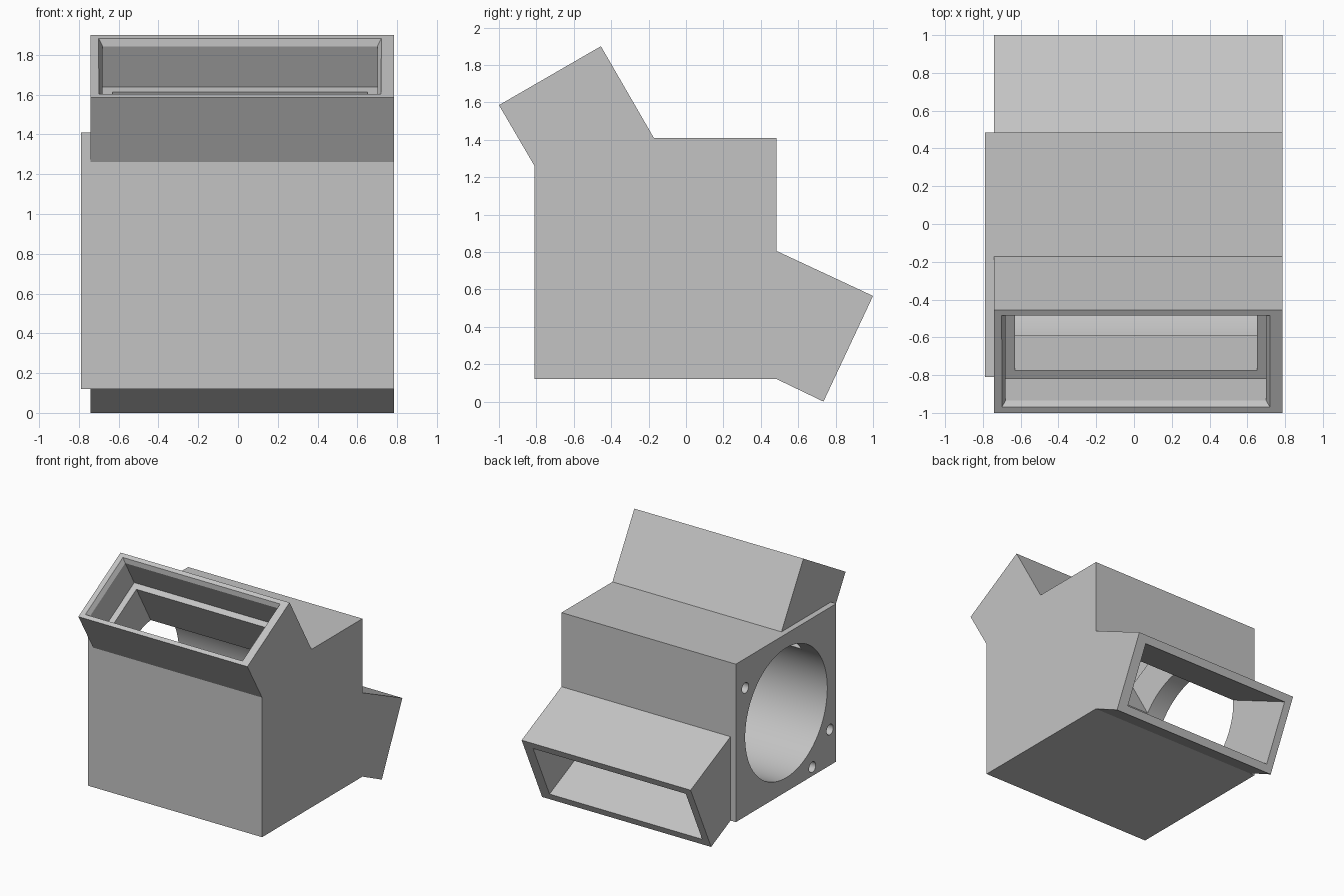
import bpy, bmesh, math
from mathutils import Vector, Matrix

cube = bpy.data.objects.get("Cube")
if cube:
    bpy.data.objects.remove(cube, do_unlink=True)

# Single plain grey
grey = bpy.data.materials.new("plain_grey")
grey.use_nodes = True
tone = (0.55, 0.55, 0.55, 1)
grey.diffuse_color = tone
grey.node_tree.nodes["Principled BSDF"].inputs["Base Color"].default_value = tone


def finish(name, bm):
    bmesh.ops.recalc_face_normals(bm, faces=bm.faces)
    mesh = bpy.data.meshes.new(name)
    bm.to_mesh(mesh)
    bm.free()
    mesh.materials.append(grey)
    obj = bpy.data.objects.new(name, mesh)
    bpy.context.collection.objects.link(obj)
    return obj


def loft(name, rings):
    """Closed solid through matching rings of points."""
    bm = bmesh.new()
    loops = [[bm.verts.new(p) for p in ring] for ring in rings]
    n = len(loops[0])
    for a, b in zip(loops, loops[1:]):
        for i in range(n):
            j = (i + 1) % n
            bm.faces.new((a[i], a[j], b[j], b[i]))
    bm.faces.new(loops[0])
    bm.faces.new(loops[-1])
    return finish(name, bm)


def extrude_x(name, profile, x0, x1):
    return loft(name, [[(x, y, z) for y, z in profile] for x in (x0, x1)])


def duct(name, mouth, end, steps, extra):
    """Rectangular passage from a mouth centre towards the chamber axis."""
    mouth, end = Vector((0.01, *mouth)), Vector((0.01, *end))
    axis = (end - mouth).normalized()
    across, wide = axis.cross(Vector((1, 0, 0))), Vector((1, 0, 0))
    corners = ((-1, -1), (1, -1), (1, 1), (-1, 1))
    return loft(name, [[mouth + axis * d + across * h * s + wide * (h + extra) * t
                        for s, t in corners] for d, h in steps])


def bore(name, y, z, radius, x0, x1, sides):
    bm = bmesh.new()
    bmesh.ops.create_cone(bm, cap_ends=True, segments=sides, radius1=radius,
                          radius2=radius, depth=x1 - x0,
                          matrix=Matrix.Translation(((x0 + x1) / 2, y, z))
                          @ Matrix.Rotation(math.pi / 2, 4, 'Y'))
    return finish(name, bm)


def combine(target, tool, operation):
    mod = target.modifiers.new(tool.name, 'BOOLEAN')
    mod.operation, mod.solver, mod.object = operation, 'EXACT', tool
    bpy.context.view_layer.objects.active = target
    bpy.ops.object.modifier_apply(modifier=mod.name)
    bpy.data.objects.remove(tool, do_unlink=True)


# Housing with the two slanted duct necks
outline = [(-0.81, 0.12), (0.485, 0.12), (0.735, 0), (1, 0.565), (0.485, 0.805),
           (0.485, 1.41), (-0.172, 1.41), (-0.455, 1.9), (-1, 1.585), (-0.81, 1.26)]
housing = extrude_x("fan_duct_housing", outline, -0.742, 0.785)

# Slightly raised square mounting plate
square = [(-0.81, 0.12), (0.485, 0.12), (0.485, 1.41), (-0.81, 1.41)]
combine(housing, extrude_x("mounting_plate", square, -0.79, -0.6), 'UNION')

# Round chamber, blind on the far side
centre = (-0.165, 0.765)
combine(housing, bore("chamber", *centre, 0.53, -0.9, 0.705, 96), 'DIFFERENCE')

# Upper duct: chamfered socket, ledge and narrower passage
socket = [(-0.035, 0.30), (0.035, 0.26), (0.27, 0.26), (0.27, 0.21), (1, 0.21)]
combine(housing, duct("upper_duct", (-0.7275, 1.7425), centre, socket, 0.43), 'DIFFERENCE')

# Lower rear duct: straight passage
straight = [(-0.05, 0.25), (1, 0.25)]
combine(housing, duct("rear_duct", (0.8675, 0.2825), centre, straight, 0.44), 'DIFFERENCE')

# Screw holes around the chamber
for i, angle in enumerate((37.5, 212, 239.5)):
    a = math.radians(angle)
    y, z = centre[0] + 0.665 * math.cos(a), centre[1] + 0.665 * math.sin(a)
    combine(housing, bore(f"screw_hole_{i}", y, z, 0.043, -0.9, -0.5, 32), 'DIFFERENCE')

bpy.ops.object.select_all(action='DESELECT')
housing.select_set(True)
bpy.context.view_layer.objects.active = housing
bpy.ops.object.shade_smooth_by_angle(angle=math.radians(25))
